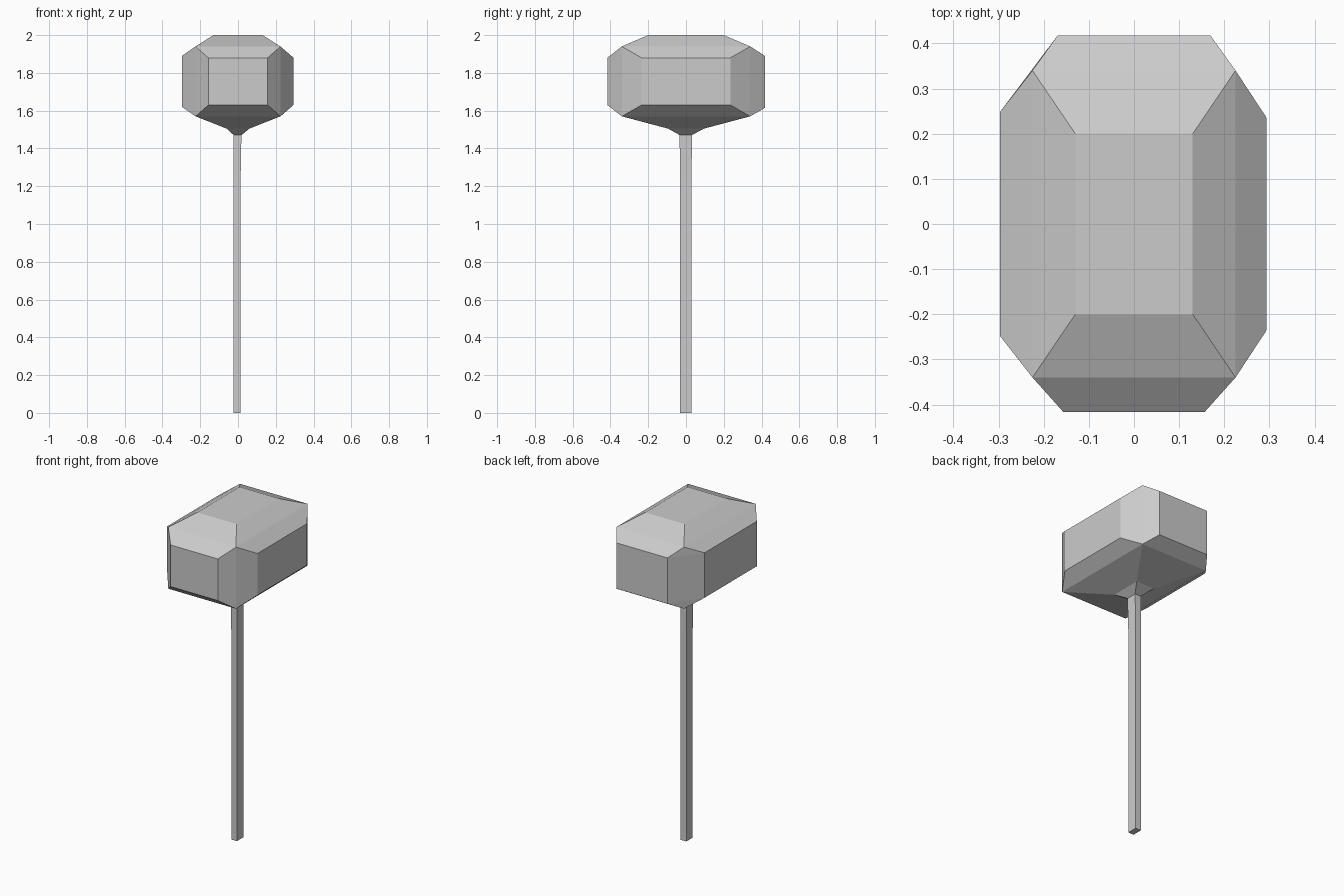
import bpy, bmesh, math

if "Cube" in bpy.data.objects:
    bpy.data.objects.remove(bpy.data.objects["Cube"])


def finish(name, bm):
    bmesh.ops.recalc_face_normals(bm, faces=bm.faces)
    mesh = bpy.data.meshes.new(name)
    bm.to_mesh(mesh)
    bm.free()
    obj = bpy.data.objects.new(name, mesh)
    bpy.context.collection.objects.link(obj)
    return obj


def rectangle(x0, x1, y0, y1, z):
    return [(x0, y0, z), (x1, y0, z), (x1, y1, z), (x0, y1, z)]


def loft(name, rings):
    bm = bmesh.new()
    rows = [[bm.verts.new(p) for p in ring] for ring in rings]
    for a, b in zip(rows, rows[1:]):
        for i in range(4):
            j = (i + 1) % 4
            bm.faces.new((a[i], a[j], b[j], b[i]))
    bm.faces.new(rows[0])
    bm.faces.new(rows[-1])
    return finish(name, bm)


# Faceted mallet head: stacked rectangles plus four protruding side panels
points = []
for hx, hy, z in [(0.13, 0.2, 2.0), (0.225, 0.34, 1.94),
                  (0.225, 0.34, 1.57), (0.06, 0.095, 1.505)]:
    points += rectangle(-hx, hx, -hy, hy, z)

# Panels: axis, offset, half width, bottom, top
for axis, offset, half, low, high in [
        ("y", -0.416, 0.157, 1.63, 1.88), ("y", 0.418, 0.169, 1.615, 1.89),
        ("x", 0.294, 0.235, 1.63, 1.88), ("x", -0.297, 0.248, 1.62, 1.89)]:
    for s in (-half, half):
        for z in (low, high):
            points.append((s, offset, z) if axis == "y" else (offset, s, z))

bm = bmesh.new()
for p in points:
    bm.verts.new(p)
bmesh.ops.convex_hull(bm, input=bm.verts)
bmesh.ops.dissolve_limit(bm, angle_limit=math.radians(1.5),
                         verts=bm.verts, edges=bm.edges)
finish("mallet_head", bm)

# Tapered collar under the head
loft("collar", [rectangle(-0.022, 0.018, -0.032, 0.03, 1.47),
                rectangle(-0.06, 0.06, -0.095, 0.095, 1.505)])

# Square handle, slightly wider toward the head
loft("handle", [rectangle(-0.023, 0.014, -0.031, 0.03, 0.0),
                rectangle(-0.023, 0.014, -0.031, 0.03, 1.25),
                rectangle(-0.024, 0.018, -0.034, 0.031, 1.47)])
